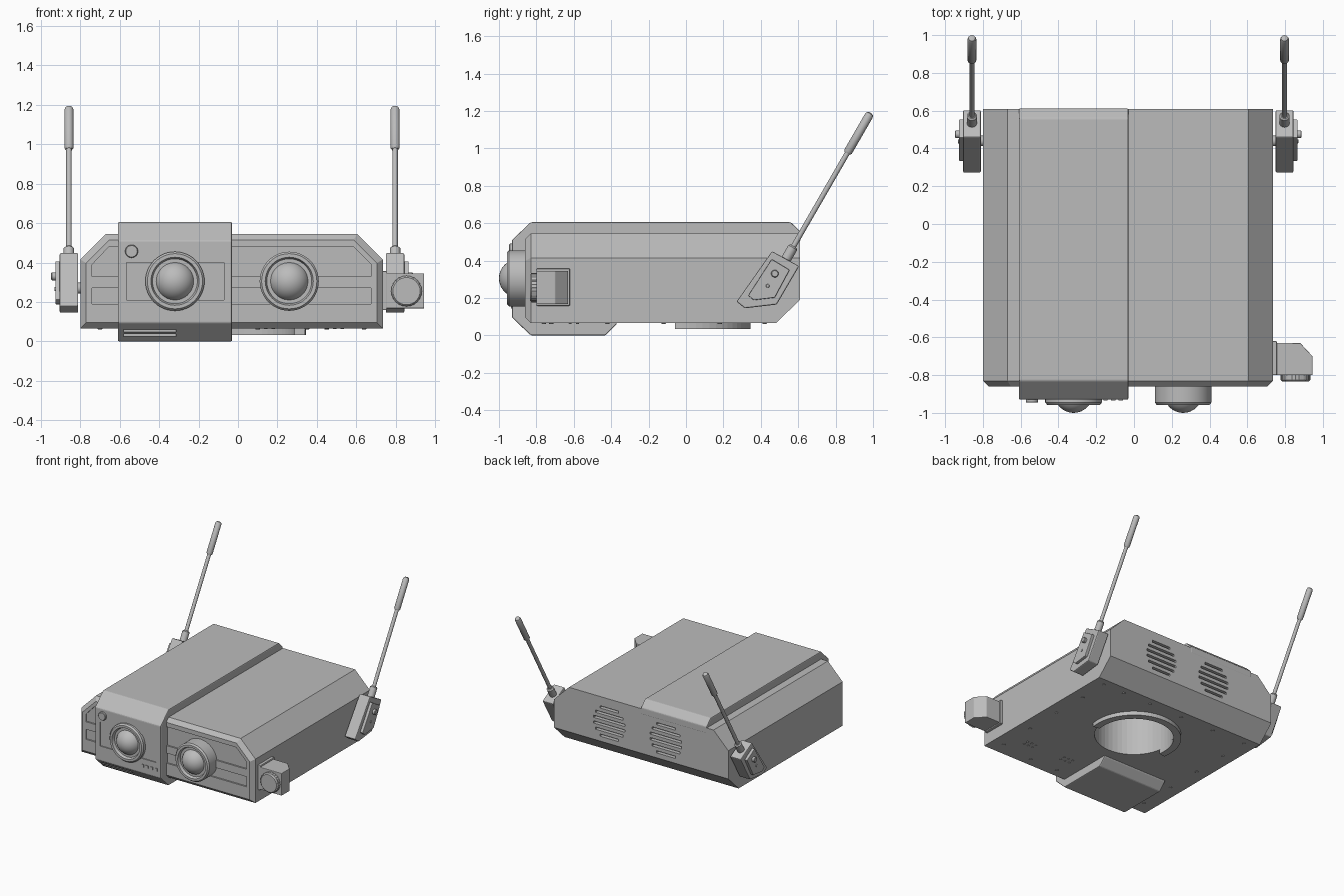
import bpy, bmesh, math
from mathutils import Vector

cube = bpy.data.objects.get("Cube")
if cube:
    bpy.data.objects.remove(cube)

grey = bpy.data.materials.new("plain_grey")
grey.use_nodes = True
grey.diffuse_color = (0.5, 0.5, 0.5, 1)
grey.node_tree.nodes["Principled BSDF"].inputs["Base Color"].default_value = (0.5, 0.5, 0.5, 1)


def finish(name, bm, bevel=0, smooth=False):
    bmesh.ops.recalc_face_normals(bm, faces=bm.faces[:])
    me = bpy.data.meshes.new(name)
    bm.to_mesh(me)
    bm.free()
    me.materials.append(grey)
    if smooth:
        me.shade_smooth()
        me.set_sharp_from_angle(angle=math.radians(35))
    ob = bpy.data.objects.new(name, me)
    bpy.context.collection.objects.link(ob)
    if bevel:
        mod = ob.modifiers.new("edge_bevel", 'BEVEL')
        mod.width = bevel
        mod.segments = 2
        mod.limit_method = 'ANGLE'
    return ob


def add_prism(bm, pts, axis, lo, hi):
    def place(a, b, t):
        return {'x': (t, a, b), 'y': (a, t, b), 'z': (a, b, t)}[axis]
    rings = [[bm.verts.new(place(a, b, t)) for a, b in pts] for t in (lo, hi)]
    for ring in rings:
        bm.faces.new(ring)
    for i in range(len(pts)):
        j = (i + 1) % len(pts)
        bm.faces.new((rings[0][i], rings[0][j], rings[1][j], rings[1][i]))


def prism(name, pts, axis, lo, hi, bevel=0):
    bm = bmesh.new()
    add_prism(bm, pts, axis, lo, hi)
    return finish(name, bm, bevel)


def rect(a0, a1, b0, b1):
    return [(a0, b0), (a1, b0), (a1, b1), (a0, b1)]


def circle(r, n):
    return [(r * math.cos(math.tau * i / n), r * math.sin(math.tau * i / n)) for i in range(n)]


def lathe(name, start, direction, profile, n=32):
    # profile holds (distance along axis, radius) pairs
    d = Vector(direction).normalized()
    rot = d.to_track_quat('Z', 'Y')
    bm = bmesh.new()
    rings = [[bm.verts.new(Vector(start) + rot @ Vector((x, y, t))) for x, y in circle(r, n)]
             for t, r in profile]
    for a, b in zip(rings, rings[1:]):
        for i in range(n):
            j = (i + 1) % n
            bm.faces.new((a[i], a[j], b[j], b[i]))
    bm.faces.new(rings[0])
    bm.faces.new(rings[-1])
    return finish(name, bm, smooth=True)


def rod(name, start, direction, length, r, n=24, edge=0.004):
    return lathe(name, start, direction,
                 [(0, r), (length - edge, r), (length, r - edge)], n)


def carve(ob, shapes):
    # cut a list of prisms out of an object
    bm = bmesh.new()
    for s in shapes:
        add_prism(bm, *s)
    cutter = finish("cutter", bm)
    cutter.hide_render = True
    mod = ob.modifiers.new("cut", 'BOOLEAN')
    mod.operation = 'DIFFERENCE'
    mod.solver = 'EXACT'
    mod.object = cutter
    dg = bpy.context.evaluated_depsgraph_get()
    me = bpy.data.meshes.new_from_object(ob.evaluated_get(dg))
    ob.modifiers.clear()
    ob.data = me
    bpy.data.objects.remove(cutter)


# main housing: chamfered section, bevelled front, sloped lower back
L, R, B, T = -0.80, 0.735, 0.065, 0.545


def section(inset):
    l, r, b, t = L + inset, R - inset, B + inset, T - inset
    c = 0.13 - inset * 0.4
    return [(l, b), (r, b), (r, t - c), (r - c, t), (l + c, t), (l, t - c)]


bm = bmesh.new()
for y, inset in ((-0.86, 0.03), (-0.83, 0)):
    for x, z in section(inset):
        bm.verts.new((x, y, z))
for x, z in section(0):
    bm.verts.new((x, 0.48 if z == B else 0.61, z))
for x in (L, R):
    bm.verts.new((x, 0.61, 0.19))
bmesh.ops.convex_hull(bm, input=bm.verts[:])
bmesh.ops.dissolve_limit(bm, angle_limit=0.01, verts=bm.verts[:], edges=bm.edges[:])
body = finish("main_housing", bm)

cuts = [(circle(0.29, 48), 'z', 0, 0.49)]
front = ('y', -0.9, -0.848)
cuts.append((rect(-0.74, -0.59, 0.19, 0.27), *front))
cuts.append((rect(-0.06, 0.675, 0.19, 0.27), *front))
cuts.append(([(-0.74, 0.33), (-0.59, 0.33), (-0.59, 0.48), (-0.655, 0.48), (-0.74, 0.39)], *front))
cuts.append(([(-0.06, 0.33), (0.675, 0.33), (0.675, 0.39), (0.585, 0.48), (-0.06, 0.48)], *front))
# round rear vents made of slots
for cx in (-0.25, 0.25):
    for i in range(6):
        dz = (i - 2.5) * 0.045
        w = math.sqrt(0.14 ** 2 - dz ** 2)
        cuts.append((rect(cx - w, cx + w, 0.35 + dz - 0.009, 0.35 + dz + 0.009), 'y', 0.58, 0.65))
carve(body, cuts)

# raised block running over the top and under the nose
block = prism("raised_block", [(-0.93, 0.095), (-0.83, 0), (-0.43, 0), (-0.37, 0.06), (-0.37, 0.5),
                               (0.611, 0.5), (0.611, 0.555), (0.56, 0.605), (-0.83, 0.605),
                               (-0.93, 0.51)], 'x', -0.61, -0.03, 0.007)
carve(block, [(rect(-0.565, -0.07, 0.21, 0.40), 'y', -0.96, -0.922),
              (rect(-0.58, -0.315, 0.048, 0.061), 'y', -0.96, -0.865),
              (rect(-0.58, -0.315, 0.024, 0.037), 'y', -0.96, -0.84)])

# lenses
for name, x, base in (("right_lens", -0.32, -0.915), ("left_lens", 0.26, -0.845)):
    d = -base
    lathe(name + "_ring", (x, base, 0.305), (0, -1, 0),
          [(0, 0.15), (0.945 - d, 0.15), (0.957 - d, 0.14), (0.957 - d, 0.122),
           (0.935 - d, 0.114)], 48)
    bm = bmesh.new()
    bmesh.ops.create_uvsphere(bm, u_segments=32, v_segments=20, radius=0.102)
    bmesh.ops.translate(bm, verts=bm.verts[:], vec=(x, -0.898, 0.305))
    finish(name + "_dome", bm, smooth=True)

# front controls
rod("round_button", (-0.54, -0.92, 0.457), (0, -1, 0), 0.026, 0.033)
for i in range(4):
    x = -0.19 + i * 0.04
    prism("small_button", rect(x - 0.011, x + 0.011, 0.144, 0.166), 'y', -0.935, -0.92)

# side control box and dial
prism("side_mount", rect(-0.80, -0.62, 0.158, 0.357), 'x', 0.72, 0.757, 0.006)
prism("side_box", [(0.75, -0.80), (0.945, -0.80), (0.945, -0.70), (0.88, -0.63), (0.75, -0.63)],
      'z', 0.167, 0.345, 0.004)
rod("dial", (0.855, -0.79, 0.255), (0, -1, 0), 0.045, 0.077, 32, 0.008)
for x, z in circle(0.07, 24):
    rod("dial_rib", (0.855 + x, -0.80, 0.255 + z), (0, -1, 0), 0.03, 0.009, 8)

# antennas
case = [(0.46, 0.45), (0.605, 0.37), (0.485, 0.165), (0.315, 0.145), (0.27, 0.18)]
plate = [(0.445 + (y - 0.44) * 0.66, 0.285 + (z - 0.28) * 0.72) for y, z in case]
lean = (0, 0.5, 0.866)
for name, x, s in (("right", -0.858, -1), ("left", 0.797, 1)):
    prism(name + "_antenna_case", case, 'x', x - 0.047, x + 0.047, 0.007)
    prism(name + "_antenna_plate", plate, 'x', x + s * 0.04, x + s * 0.069, 0.004)
    rod(name + "_antenna_pivot", (x - s * 0.09, 0.44, 0.27), (s, 0, 0), 0.06, 0.028)
    rod(name + "_antenna_knob", (x + s * 0.05, 0.475, 0.33), (s, 0, 0), 0.04, 0.02)
    rod(name + "_antenna_screw", (x + s * 0.05, 0.437, 0.265), (s, 0, 0), 0.024, 0.01, 16, 0.002)
    rod(name + "_antenna_collar", (x, 0.525, 0.39), lean, 0.10, 0.027, 24, 0.008)
    rod(name + "_antenna_rod", (x, 0.54, 0.416), lean, 0.66, 0.014, 16)
    lathe(name + "_antenna_tip", (x, 0.862, 0.974), lean,
          [(0, 0.017), (0.01, 0.023), (0.232, 0.023), (0.244, 0.018), (0.249, 0.008)], 24)

# partial ring around the opening underneath
angles = [math.radians(-10 + 200 * i / 32) for i in range(33)]
arc = [(0.345 * math.cos(a), 0.345 * math.sin(a)) for a in angles]
arc += [(0.29 * math.cos(a), 0.29 * math.sin(a)) for a in reversed(angles)]
prism("bottom_ring", arc, 'z', 0.033, 0.07)

# screws and small pins underneath
spots = [(x, y) for x in (-0.70, 0.64) for y in (-0.72, -0.42, -0.12, 0.18, 0.42)]
spots += [(x, 0.42) for x in (-0.4, -0.1, 0.2, 0.45)]
spots += [(x, -0.76) for x in (0.1, 0.35)]
for x, y in spots:
    rod("bottom_screw", (x, y, 0.07), (0, 0, -1), 0.009, 0.012, 12, 0.002)
for cx in (0.14, 0.49):
    for i in range(6):
        rod("bottom_pin", (cx + (i % 3 - 1) * 0.04, -0.62 + (i // 3) * 0.04, 0.07),
            (0, 0, -1), 0.008, 0.009, 10, 0.002)
